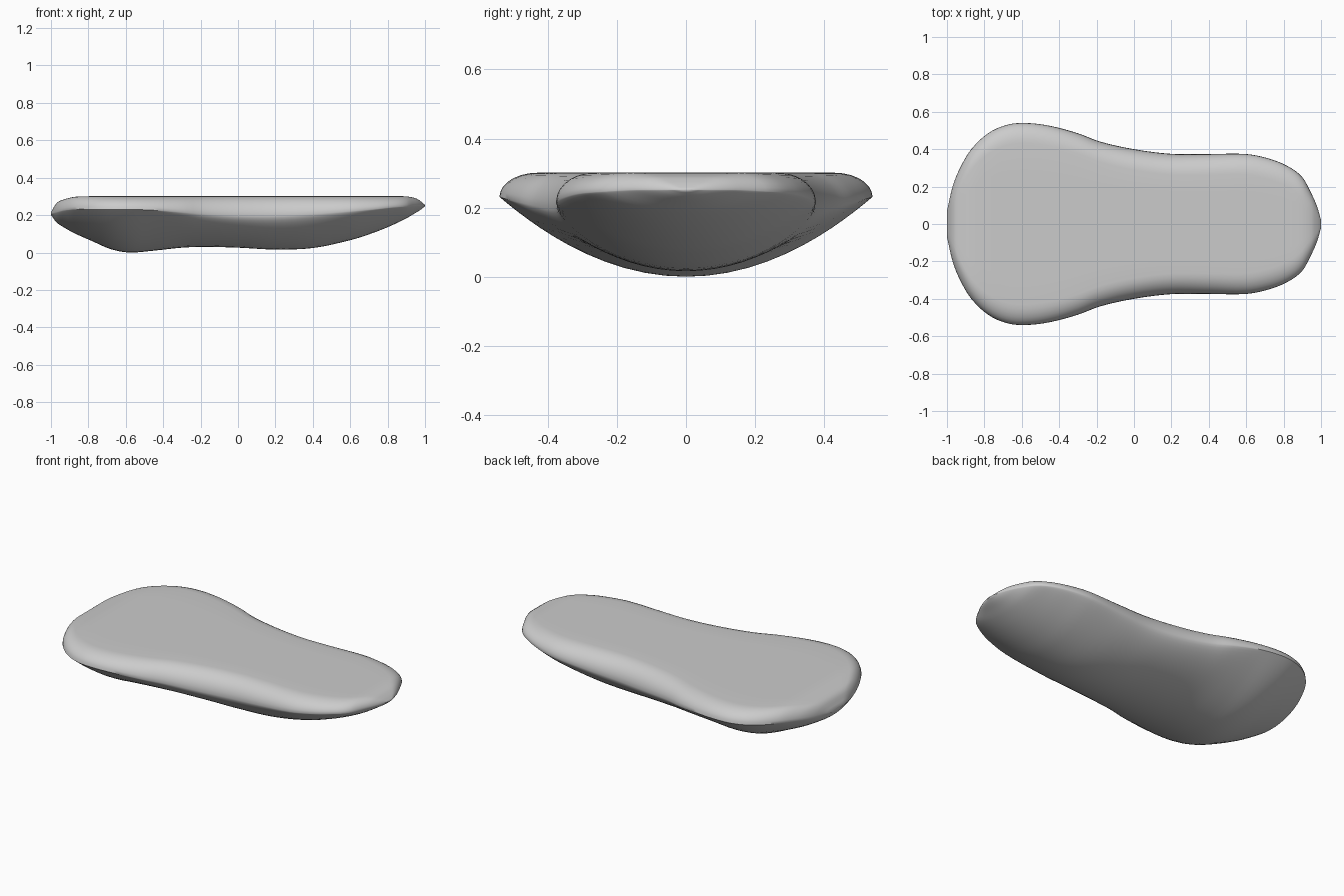
import bpy, bmesh, math

if "Cube" in bpy.data.objects:
    bpy.data.objects.remove(bpy.data.objects["Cube"])

# Stations along the length: x, half width, bottom z, top z, z of widest line, roundness of underside
STATIONS = [
    (-1.00, 0.07, 0.205, 0.220, 0.21, 0.2),
    (-0.97, 0.20, 0.165, 0.268, 0.22, 0.2),
    (-0.93, 0.30, 0.138, 0.288, 0.23, 0.1),
    (-0.87, 0.40, 0.105, 0.302, 0.235, 0.0),
    (-0.78, 0.485, 0.065, 0.305, 0.235, 0.0),
    (-0.68, 0.53, 0.022, 0.305, 0.235, 0.0),
    (-0.58, 0.54, 0.004, 0.305, 0.235, 0.0),
    (-0.45, 0.525, 0.014, 0.305, 0.23, 0.0),
    (-0.30, 0.485, 0.030, 0.305, 0.22, 0.2),
    (-0.18, 0.44, 0.034, 0.305, 0.21, 0.4),
    (0.00, 0.40, 0.030, 0.305, 0.20, 0.5),
    (0.20, 0.375, 0.020, 0.305, 0.20, 0.5),
    (0.40, 0.374, 0.028, 0.305, 0.21, 0.4),
    (0.60, 0.374, 0.070, 0.305, 0.225, 0.3),
    (0.72, 0.35, 0.108, 0.305, 0.235, 0.2),
    (0.82, 0.31, 0.148, 0.305, 0.245, 0.2),
    (0.90, 0.25, 0.187, 0.304, 0.25, 0.2),
    (0.95, 0.16, 0.216, 0.294, 0.255, 0.2),
    (0.98, 0.09, 0.235, 0.276, 0.255, 0.2),
    (1.00, 0.02, 0.252, 0.258, 0.255, 0.2),
]
SUB, N = 4, 14


def blend(a, b, c, d, t):
    """Smooth step between b and c using non-uniform tangents."""
    h = c[0] - b[0]
    out = [b[0] + h * t]
    for k in range(1, len(b)):
        m0 = (c[k] - a[k]) / (c[0] - a[0])
        m1 = (d[k] - b[k]) / (d[0] - b[0])
        out.append((2*t**3 - 3*t**2 + 1) * b[k] + (t**3 - 2*t**2 + t) * h * m0
                   + (3*t**2 - 2*t**3) * c[k] + (t**3 - t**2) * h * m1)
    return out


def section(x, w, zb, zt, zm, r):
    """Closed cross-section: bowl underside, rounded rim, flat top."""
    half = []
    for i in range(N + 1):
        s = math.sin(i / N * math.pi / 2)
        bowl = (1 - r) * s**2 + r * (1 - math.sqrt(max(0, 1 - s*s)))
        half.append((w * s, zb + (zm - zb) * bowl))
    rim = min(0.11, 0.5 * w)
    for i in range(1, 8):
        a = i / 7 * math.pi / 2
        half.append((w - rim * (1 - math.cos(a)), zm + (zt - zm) * math.sin(a)))
    for f in (0.66, 0.33, 0.0):
        half.append(((w - rim) * f, zt))
    mirror = [(-y, z) for y, z in half[-2:0:-1]]
    return [(x, y, z) for y, z in half + mirror]


# Cushion-like body, lofted along x
rows = []
last = len(STATIONS) - 1
for i in range(last):
    for j in range(SUB):
        rows.append(blend(STATIONS[max(i - 1, 0)], STATIONS[i], STATIONS[i + 1],
                          STATIONS[min(i + 2, last)], j / SUB))
rows.append(STATIONS[-1])

bm = bmesh.new()
rings = [[bm.verts.new(p) for p in section(*row)] for row in rows]
for a, b in zip(rings, rings[1:]):
    for k in range(len(a)):
        n = (k + 1) % len(a)
        bm.faces.new((a[k], a[n], b[n], b[k]))
bm.faces.new(rings[0])
bm.faces.new(rings[-1])
low = min(v.co.z for v in bm.verts)
for v in bm.verts:
    v.co.z -= low
bmesh.ops.recalc_face_normals(bm, faces=bm.faces)
mesh = bpy.data.meshes.new("slab_body")
bm.to_mesh(mesh)
bm.free()
body = bpy.data.objects.new("slab_body", mesh)
bpy.context.collection.objects.link(body)
bpy.context.view_layer.objects.active = body
body.select_set(True)
bpy.ops.object.shade_smooth_by_angle(angle=math.radians(50))
